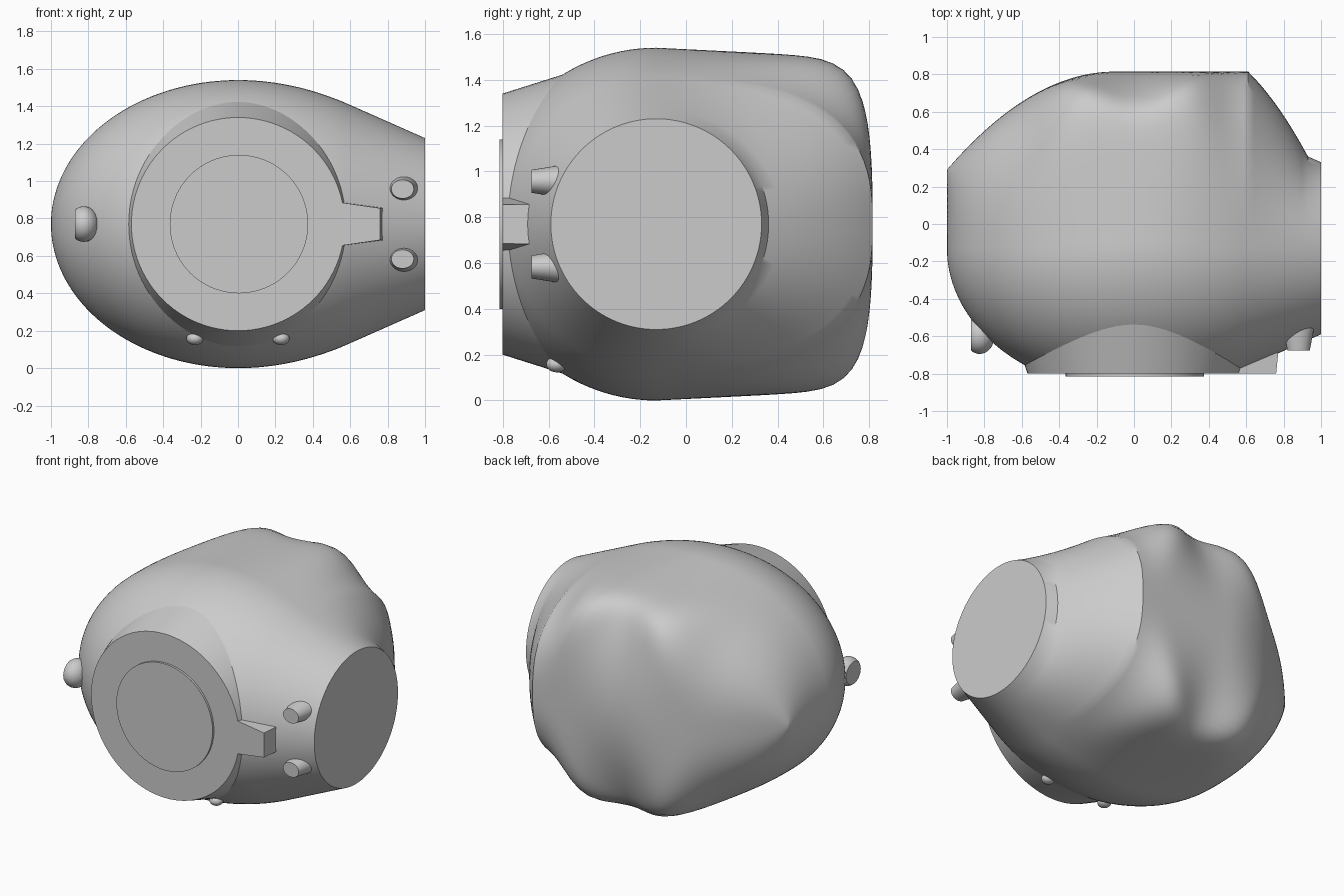
import bpy, bmesh, math
from mathutils import Matrix, Vector

cube = bpy.data.objects.get("Cube")
if cube:
    bpy.data.objects.remove(cube)

AXIS_Y, AXIS_Z = -0.13, 0.77
SEGMENTS = 128

grey = bpy.data.materials.new("plain grey")
grey.use_nodes = True
grey.diffuse_color = (0.6, 0.6, 0.6, 1)
grey.node_tree.nodes["Principled BSDF"].inputs["Base Color"].default_value = (0.6, 0.6, 0.6, 1)


def finish(bm, name, angle=35):
    bmesh.ops.recalc_face_normals(bm, faces=bm.faces)
    mesh = bpy.data.meshes.new(name)
    bm.to_mesh(mesh)
    bm.free()
    mesh.materials.append(grey)
    ob = bpy.data.objects.new(name, mesh)
    bpy.context.collection.objects.link(ob)
    bpy.ops.object.select_all(action='DESELECT')
    ob.select_set(True)
    bpy.context.view_layer.objects.active = ob
    bpy.ops.object.shade_smooth_by_angle(angle=math.radians(angle))


# Body: lofted along x, round in front, drawn out to a shallow dome behind
def half_height(x):
    if x < 0:
        return 0.77 * math.sqrt(max(0, 1 - x * x))
    if x < 0.57:
        return 0.77 - 0.369 * x * x
    return 0.65 - 0.442 * (x - 0.57)


def back_reach(x):
    return 0.815 - 0.525 * (max(0, -0.1 - x) / 0.9) ** 2


def corner_power(x):
    # The rear rim is crisp at the middle and softens towards both sides
    width = 0.27 if x > 0 else 0.3
    return 2.6 + 18 * math.exp(-(x / width) ** 2)


def radius(x, angle):
    h = max(half_height(x), 0.004)
    c, s = math.cos(angle), abs(math.sin(angle))
    if c <= 0:
        return h
    p = corner_power(x)
    crisp = (p - 2.6) / 18
    side = h / (s + 0.05 * crisp * c)
    reach, bow = back_reach(x) - AXIS_Y, 0.37 * crisp * s * s
    dome = 2 * reach / (c + math.sqrt(c * c + 4 * bow * reach))
    r = (side ** -p + dome ** -p) ** (-1 / p)
    blend = min(1, max(0, (x - 0.61) / 0.32))
    return r * (1 - blend) + h * blend


stations = [-math.cos(math.pi / 2 * i / 40) for i in range(40)]
stations += [0.61 * i / 24 for i in range(25)]
stations += [0.61 + 0.32 * i / 10 for i in range(1, 11)] + [1.0]
angles = [math.tau * i / SEGMENTS for i in range(SEGMENTS)]
bm = bmesh.new()
rings = []
for x in stations:
    ring = []
    for a in angles:
        r = radius(x, a)
        y = max(-0.785, AXIS_Y + r * math.cos(a))
        ring.append(bm.verts.new((x, y, AXIS_Z + r * math.sin(a))))
    rings.append(ring)
for low, high in zip(rings, rings[1:]):
    for i in range(SEGMENTS):
        j = (i + 1) % SEGMENTS
        bm.faces.new((low[i], low[j], high[j], high[i]))
bm.faces.new(rings[0])
bm.faces.new(rings[-1])
finish(bm, "body")


# Round parts pointing forward: front radius, back radius, front y, back y
def front_cone(name, x, z, r_front, r_back, y_front, y_back, stretch=1.0, sides=96):
    bm = bmesh.new()
    bmesh.ops.create_cone(bm, cap_ends=True, segments=sides, radius1=r_back,
                          radius2=r_front, depth=y_back - y_front)
    bm.transform(Matrix.Translation((x, (y_front + y_back) / 2, z))
                 @ Matrix.Diagonal((stretch, 1, 1, 1)) @ Matrix.Rotation(math.pi / 2, 4, 'X'))
    finish(bm, name)


front_cone("front_collar", 0, AXIS_Z, 0.57, 0.665, -0.80, -0.50)
front_cone("front_plate", 0.005, AXIS_Z, 0.37, 0.37, -0.815, -0.78)
for label, side in (("upper", 1), ("lower", -1)):
    front_cone(label + "_button", 0.88, AXIS_Z + side * 0.187, 0.05, 0.078,
               -0.675, -0.50, stretch=1.2, sides=48)

# Tapered latch tab beside the front collar
bm = bmesh.new()
outline = [(0.45, 0.13), (0.76, 0.085), (0.76, -0.085), (0.45, -0.13)]
front = [bm.verts.new((x, -0.80, AXIS_Z + z)) for x, z in outline]
back = [bm.verts.new((x + 0.03 * (x > 0.6), -0.50, AXIS_Z + z * 1.05)) for x, z in outline]
bm.faces.new(front)
bm.faces.new(back)
for i in range(4):
    j = (i + 1) % 4
    bm.faces.new((front[i], front[j], back[j], back[i]))
finish(bm, "latch_tab")


# Rounded knobs
def knob(name, centre, size, cut_x=None):
    bm = bmesh.new()
    bmesh.ops.create_uvsphere(bm, u_segments=32, v_segments=20, radius=1)
    bm.transform(Matrix.Translation(centre) @ Matrix.Diagonal((*size, 1)))
    if cut_x is not None:
        geom = bm.verts[:] + bm.edges[:] + bm.faces[:]
        cut = bmesh.ops.bisect_plane(bm, geom=geom, plane_co=Vector((cut_x, 0, 0)),
                                     plane_no=Vector((-1, 0, 0)), clear_outer=True)
        rim = [e for e in cut["geom_cut"] if isinstance(e, bmesh.types.BMEdge)]
        bmesh.ops.edgeloop_fill(bm, edges=rim)
    finish(bm, name)


knob("right_knob", (-0.825, -0.595, AXIS_Z), (0.08, 0.1, 0.095), cut_x=-0.872)
for label, side in (("left", 1), ("right", -1)):
    knob(label + "_foot_stud", (side * 0.23, -0.565, 0.158), (0.045, 0.045, 0.035))
